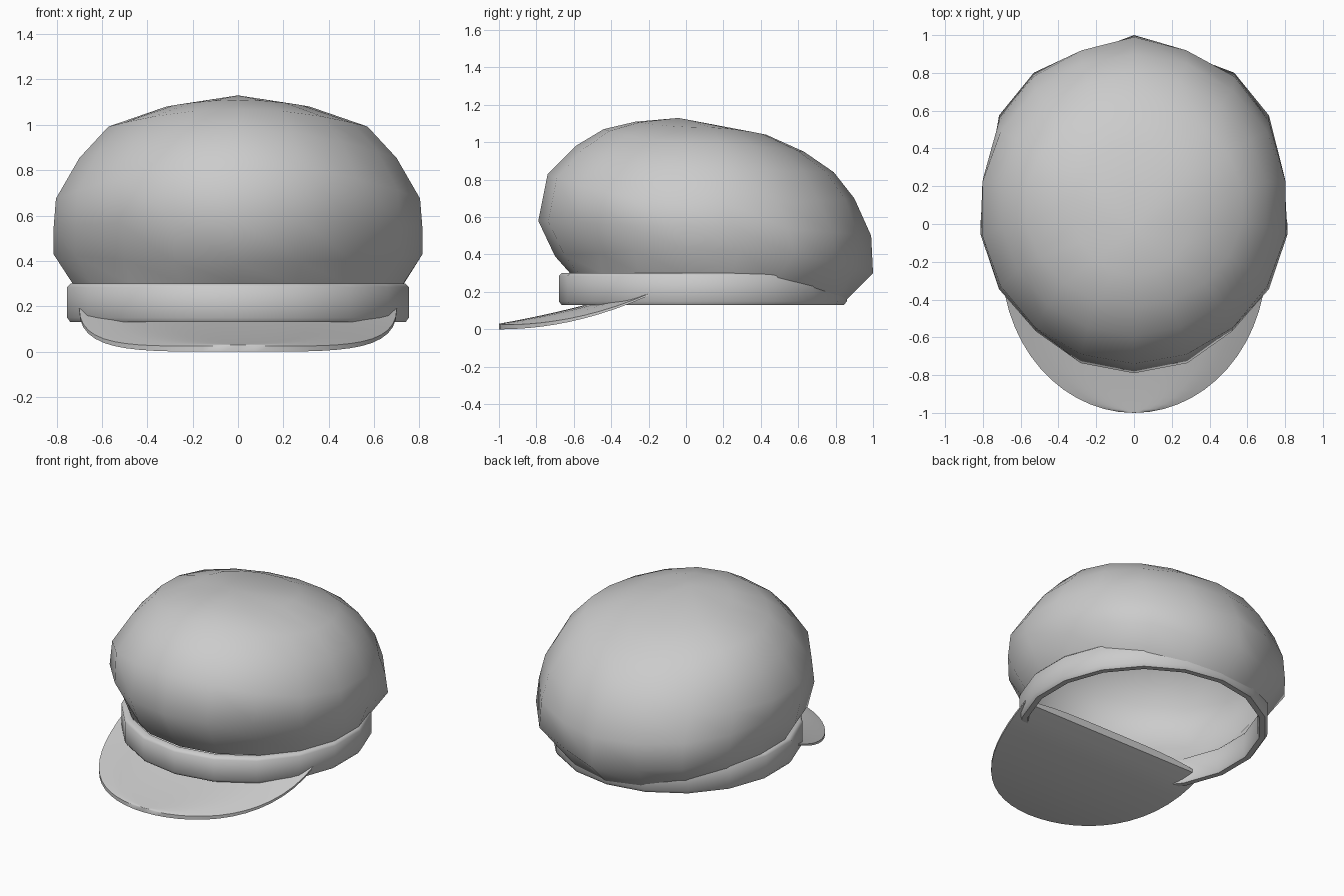
import bpy, bmesh, math

if "Cube" in bpy.data.objects:
    bpy.data.objects.remove(bpy.data.objects["Cube"], do_unlink=True)

GREY = (0.6, 0.6, 0.6, 1)
cloth = bpy.data.materials.new("grey_cloth")
cloth.use_nodes = True
cloth.diffuse_color = GREY
cloth.node_tree.nodes["Principled BSDF"].inputs["Base Color"].default_value = GREY

SIDES = 18


def loft(bm, rings, closed_u=True, closed_v=False):
    """Join rows of points with quads and return the rows of vertices."""
    rows = [[bm.verts.new(p) for p in ring] for ring in rings]
    n, m = len(rows), len(rows[0])
    for i in range(n if closed_v else n - 1):
        for j in range(m if closed_u else m - 1):
            a, b, k = rows[i], rows[(i + 1) % n], (j + 1) % m
            bm.faces.new((a[j], a[k], b[k], b[j]))
    return rows


def finish(bm, name, angle):
    bmesh.ops.remove_doubles(bm, verts=bm.verts, dist=0.0005)
    bmesh.ops.recalc_face_normals(bm, faces=bm.faces)
    mesh = bpy.data.meshes.new(name)
    bm.to_mesh(mesh)
    bm.free()
    mesh.materials.append(cloth)
    obj = bpy.data.objects.new(name, mesh)
    bpy.context.collection.objects.link(obj)
    bpy.ops.object.select_all(action="DESELECT")
    obj.select_set(True)
    bpy.context.view_layer.objects.active = obj
    bpy.ops.object.shade_smooth_by_angle(angle=math.radians(angle))
    return obj


def crown_ring(front, side, back, pleat):
    """Egg-shaped ring; front and back are (y, z), side is (half width, z)."""
    pts = []
    for i in range(SIDES):
        t = 2 * math.pi * i / SIDES
        c, s = math.cos(t), math.sin(t)
        end = back if c > 0 else front
        z = side[1] + (end[1] - side[1]) * c * c
        fold = pleat if min(i, SIDES - i) % 3 == 1 else 1
        mid, half = (front[0] + back[0]) / 2, (back[0] - front[0]) / 2
        pts.append((side[0] * s * fold, mid + half * c * fold, z))
    return pts


# Crown: puffed cloth, gathered into pleats near the band, drooping at the back
levels = [
    ((-0.62, 0.30), (0.74, 0.30), (0.85, 0.15), 1),
    ((-0.70, 0.39), (0.825, 0.43), (1.0, 0.30), 0.94),
    ((-0.79, 0.58), (0.825, 0.55), (0.99, 0.50), 0.98),
    ((-0.74, 0.83), (0.815, 0.67), (0.90, 0.70), 1),
    ((-0.59, 0.98), (0.71, 0.85), (0.79, 0.84), 1),
    ((-0.44, 1.07), (0.58, 0.99), (0.63, 0.95), 1),
    ((-0.27, 1.11), (0.32, 1.08), (0.43, 1.04), 1),
]
bm = bmesh.new()
rows = loft(bm, [crown_ring(*level) for level in levels])
pole = bm.verts.new((0, -0.04, 1.13))
for j in range(SIDES):
    bm.faces.new((rows[-1][j], rows[-1][(j + 1) % SIDES], pole))
finish(bm, "crown", 50)

# Band: ring with a rounded rectangular section
section = [(0, 0.15), (0, 0.285), (0.015, 0.30), (0.05, 0.30),
           (0.06, 0.285), (0.06, 0.15), (0.05, 0.13), (0.015, 0.13)]
bm = bmesh.new()
loft(bm, [[((0.765 - d) * math.sin(2 * math.pi * i / SIDES),
            0.09 + (0.77 - d) * math.cos(2 * math.pi * i / SIDES), z)
           for i in range(SIDES)] for d, z in section], closed_v=True)
finish(bm, "band", 50)

# Visor: half ellipse, domed on top, hollowed upwards below, flat at the rear
ROWS, COLS = 14, 12


def visor_row(k):
    phi = math.pi / 2 * k / ROWS
    y, width = -0.2 - 0.8 * math.sin(phi), 0.7 * math.cos(phi)
    u = (y + 1) / 0.8
    low = 0.18 * u * u
    rim = low + 0.025 - 0.015 * u
    centre = 0.03 + 0.14 * u + 0.06 * u * u
    steps = [2 * j / COLS - 1 for j in range(COLS + 1)]
    top = [(s * width, y, rim + (centre - rim) * (1 - s ** 4)) for s in steps]
    bottom = [(s * width, y, low) for s in reversed(steps)]
    return top + bottom


bm = bmesh.new()
rows = loft(bm, [visor_row(k) for k in range(ROWS + 1)])
bm.faces.new(rows[0])
finish(bm, "visor", 40)
